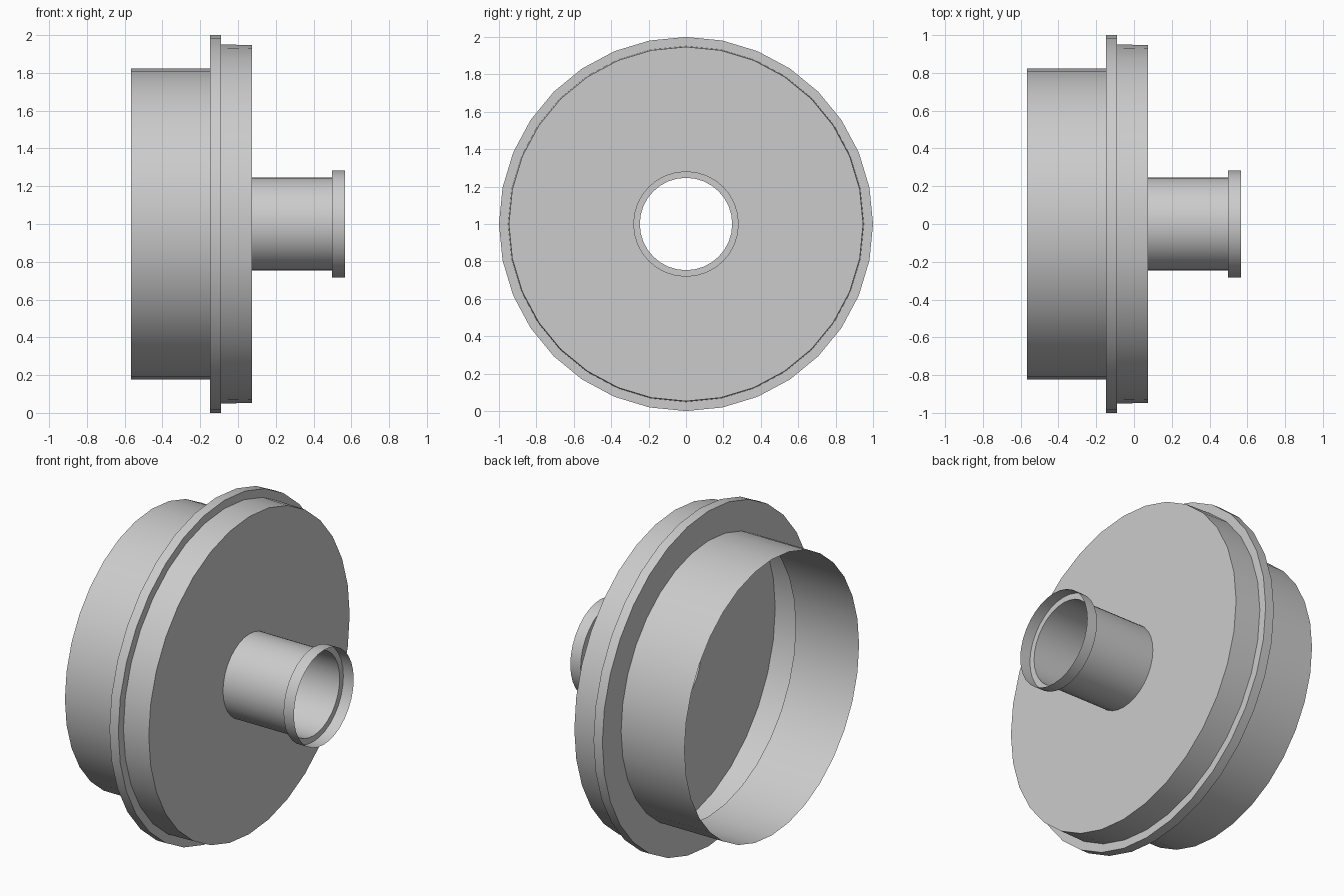
import bpy
import bmesh
from math import cos, sin, tau, radians

SIDES = 32
CENTRE_Z = 1.0

cube = bpy.data.objects.get("Cube")
if cube:
    bpy.data.objects.remove(cube, do_unlink=True)

grey = bpy.data.materials.new("light_grey")
grey.use_nodes = True
colour = (0.6, 0.6, 0.6, 1.0)
grey.diffuse_color = colour
grey.node_tree.nodes["Principled BSDF"].inputs["Base Color"].default_value = colour


def lathe(name, profile):
    """Spin an open (x, radius) profile around the x axis as a thin shell."""
    bm = bmesh.new()
    rings = []
    for x, r in profile:
        angles = [tau * i / SIDES for i in range(SIDES)]
        rings.append([bm.verts.new((x, r * sin(a), CENTRE_Z + r * cos(a))) for a in angles])
    for a, b in zip(rings, rings[1:]):
        for i in range(SIDES):
            j = (i + 1) % SIDES
            bm.faces.new((a[i], a[j], b[j], b[i]))
    mesh = bpy.data.meshes.new(name)
    bm.to_mesh(mesh)
    bm.free()
    mesh.materials.append(grey)
    obj = bpy.data.objects.new(name, mesh)
    bpy.context.collection.objects.link(obj)
    bpy.ops.object.select_all(action="DESELECT")
    obj.select_set(True)
    bpy.context.view_layer.objects.active = obj
    bpy.ops.object.shade_smooth_by_angle(angle=radians(30))
    return obj


# Key stations along the axis and radii
BACK, FLANGE_BACK, FLANGE_FRONT, FACE, LIP, END = -0.566, -0.148, -0.09, 0.074, 0.498, 0.566
DRUM_R, FLANGE_R, CAP_R, PIPE_R, LIP_R = 0.823, 1.0, 0.951, 0.247, 0.282

# Open drum at the back
lathe("drum", [(BACK, DRUM_R), (FLANGE_BACK, DRUM_R)])

# Wide rim with an annular face on each side
lathe("flange", [(FLANGE_BACK, DRUM_R), (FLANGE_BACK, FLANGE_R),
                 (FLANGE_FRONT, FLANGE_R), (FLANGE_FRONT, CAP_R)])

# Slightly tapered cap with a round hole in its face
lathe("cap", [(FLANGE_FRONT, CAP_R), (FACE, CAP_R - 0.004), (FACE, PIPE_R)])

# Open outlet pipe and its stepped lip
lathe("outlet_pipe", [(FACE, PIPE_R), (LIP, PIPE_R)])
lathe("outlet_lip", [(LIP, PIPE_R), (LIP, LIP_R), (END, LIP_R)])
